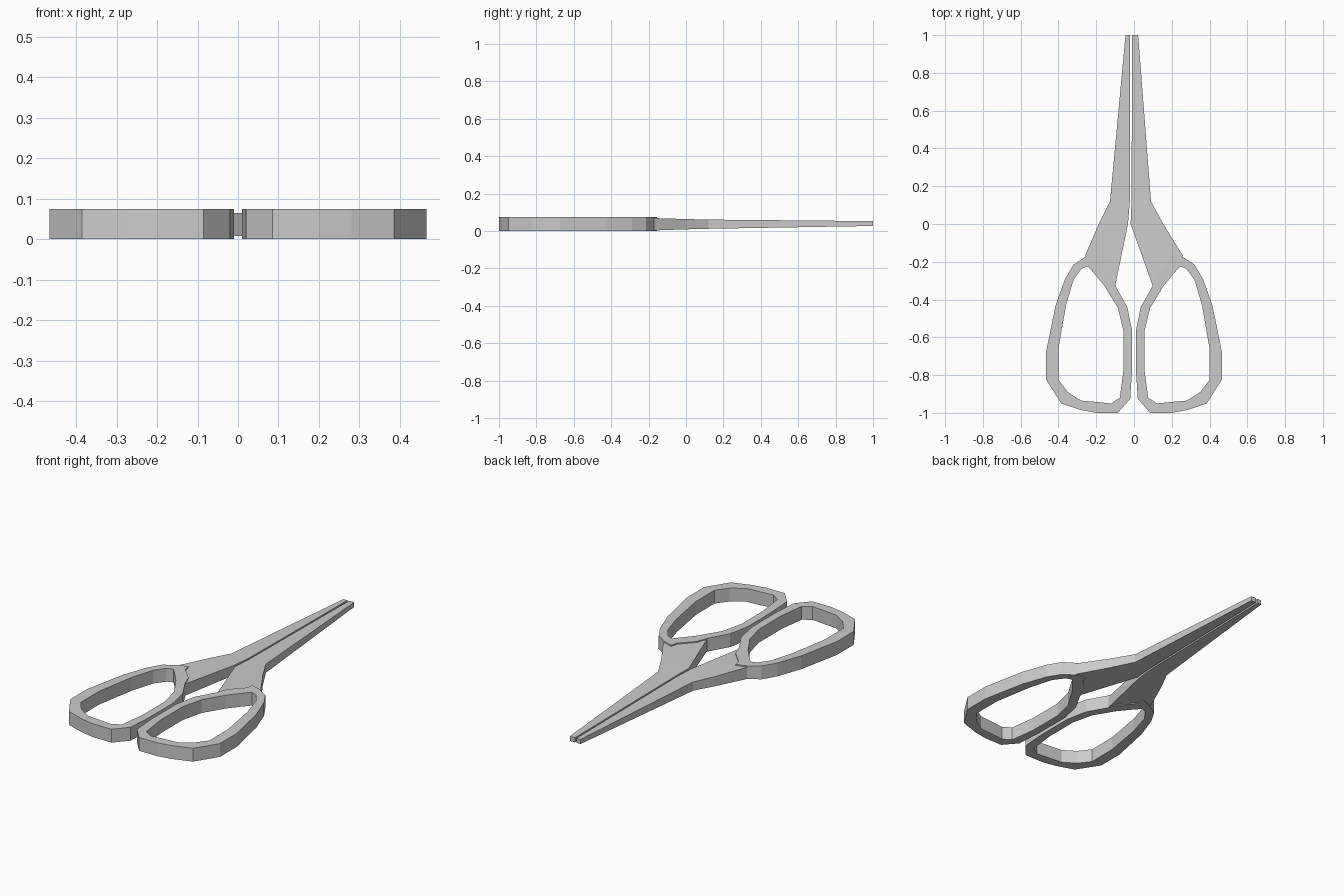
import bpy, bmesh

if "Cube" in bpy.data.objects:
    bpy.data.objects.remove(bpy.data.objects["Cube"])

TOP = 0.075


def make_object(name, verts, faces):
    mesh = bpy.data.meshes.new(name)
    mesh.from_pydata(verts, [], faces)
    bm = bmesh.new()
    bm.from_mesh(mesh)
    bmesh.ops.recalc_face_normals(bm, faces=bm.faces)
    bm.to_mesh(mesh)
    bm.free()
    obj = bpy.data.objects.new(name, mesh)
    bpy.context.collection.objects.link(obj)
    return obj


def loft(name, sections, closed):
    """Skin four-point sections into a tube, closed on itself or capped."""
    n = len(sections)
    verts = [p for s in sections for p in s]
    faces = []
    for i in range(n if closed else n - 1):
        a, b = i * 4, (i + 1) % n * 4
        faces += [(a + k, a + (k + 1) % 4, b + (k + 1) % 4, b + k) for k in range(4)]
    if not closed:
        faces += [(0, 1, 2, 3), tuple(range(n * 4 - 4, n * 4))]
    return make_object(name, verts, faces)


# Finger loops: outer x, y and matching inner x, y around the ring
ring = [
    (.20, -.155, .243, -.225), (.19, -.195, .20, -.275),
    (.122, -.265, .155, -.33), (.095, -.335, .122, -.385),
    (.035, -.44, .085, -.445), (.01, -.565, .055, -.57),
    (.01, -.77, .055, -.77), (.02, -.925, .075, -.92),
    (.085, -1, .122, -.95), (.20, -1, .20, -.942),
    (.28, -.985, .28, -.935), (.385, -.95, .35, -.89),
    (.465, -.825, .40, -.825), (.465, -.675, .40, -.66),
    (.415, -.43, .36, -.43), (.365, -.29, .32, -.295),
    (.32, -.215, .28, -.24), (.255, -.172, .265, -.232),
]
for side, s in (("right", 1), ("left", -1)):
    loft(side + "_handle", [
        [(s * ox, oy, 0), (s * ox, oy, TOP), (s * ix, iy, TOP), (s * ix, iy, 0)]
        for ox, oy, ix, iy in ring], True)

# Blades: inner and outer x at the tip, shoulder, crotch and root
widths = {
    "right": [(-.010, .022), (-.013, .09), (-.018, .155), (.10, .26)],
    "left": [(-.020, -.045), (-.022, -.127), (-.032, -.187), (-.10, -.26)],
}
# y at inner edge, y at outer edge, bottom z, top z
stations = [(1, 1, .027, .053), (.12, .12, .012, .061),
            (0, 0, .009, .064), (-.33, -.17, .003, .069)]
for side, xs in widths.items():
    loft(side + "_blade", [
        [(xi, yi, lo), (xi, yi, hi), (xo, yo, hi), (xo, yo, lo)]
        for (xi, xo), (yi, yo, lo, hi) in zip(xs, stations)], False)
